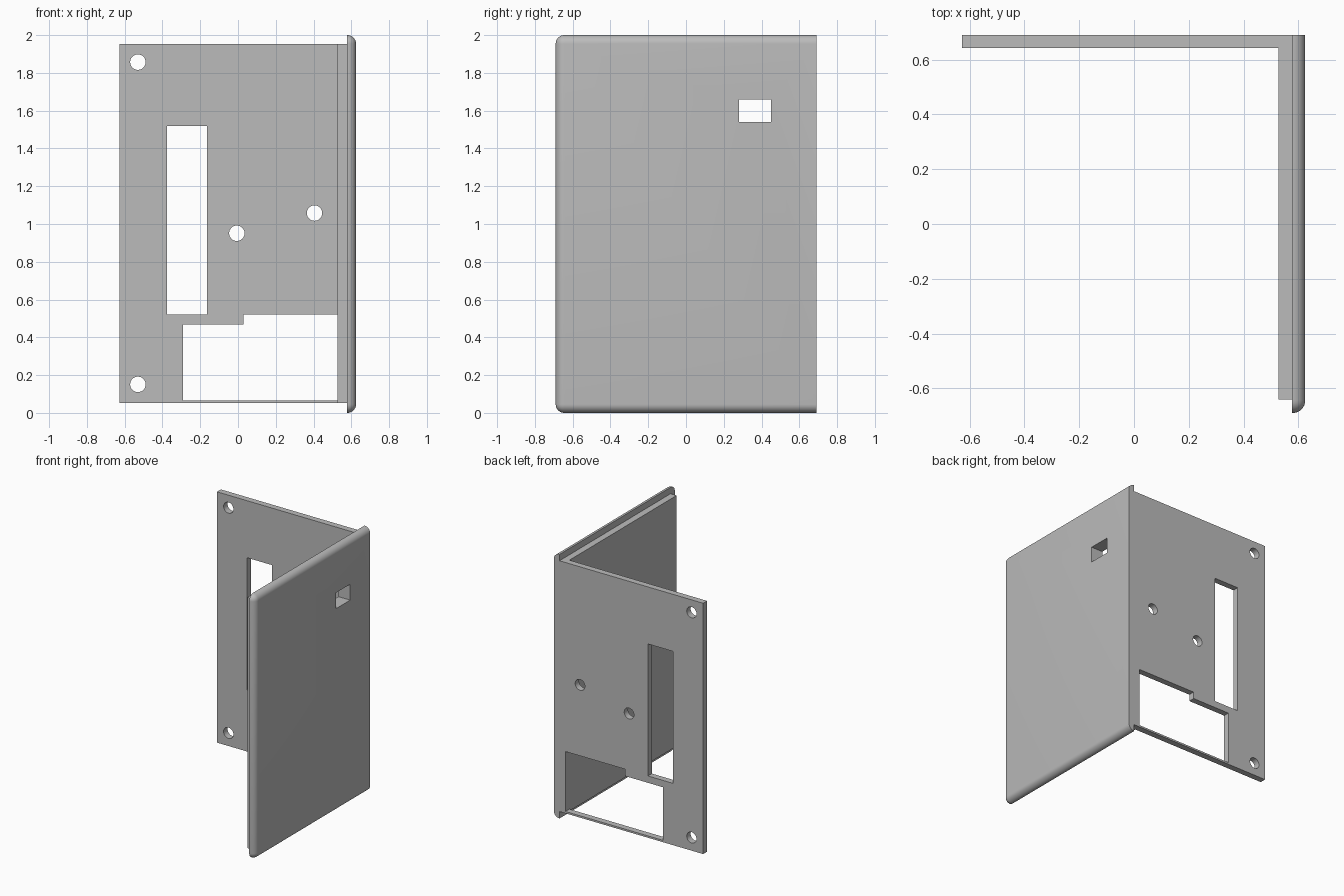
import bpy, bmesh, math
from mathutils import Vector

cube = bpy.data.objects.get("Cube")
if cube:
    bpy.data.objects.remove(cube, do_unlink=True)

grey = bpy.data.materials.new("plain grey")
grey.use_nodes = True
colour = (0.5, 0.5, 0.5, 1)
grey.diffuse_color = colour
grey.node_tree.nodes["Principled BSDF"].inputs["Base Color"].default_value = colour


def make_object(name, bm):
    bmesh.ops.recalc_face_normals(bm, faces=bm.faces)
    mesh = bpy.data.meshes.new(name)
    bm.to_mesh(mesh)
    bm.free()
    obj = bpy.data.objects.new(name, mesh)
    mesh.materials.append(grey)
    bpy.context.collection.objects.link(obj)
    return obj


def add_prism(bm, points, direction):
    """Extrude a closed outline along a direction."""
    face = bm.faces.new([bm.verts.new(p) for p in points])
    out = bmesh.ops.extrude_face_region(bm, geom=[face])["geom"]
    top = [v for v in out if isinstance(v, bmesh.types.BMVert)]
    bmesh.ops.translate(bm, verts=top, vec=Vector(direction))


def rect(a0, b0, a1, b1):
    return [(a0, b0), (a1, b0), (a1, b1), (a0, b1)]


def circle(x, z, r, sides=32):
    turns = [math.tau * i / sides for i in range(sides)]
    return [(x + r * math.cos(t), z + r * math.sin(t)) for t in turns]


def cut(obj, cutter):
    mod = obj.modifiers.new("cut", "BOOLEAN")
    mod.operation = "DIFFERENCE"
    mod.solver = "EXACT"
    mod.object = cutter
    bpy.context.view_layer.objects.active = obj
    bpy.ops.object.modifier_apply(modifier=mod.name)


# Main dimensions
left, inner, seam, outer = -0.627, 0.527, 0.577, 0.625
front, lip, wall, back = -0.69, -0.64, 0.643, 0.69
low, high, top = 0.052, 1.952, 2.0

# L-shaped bracket: back plate and inner side layer in one piece
bm = bmesh.new()
plan = [(left, back), (left, wall), (inner, wall), (inner, lip), (seam, lip), (seam, back)]
add_prism(bm, [(x, y, low) for x, y in plan], (0, 0, high - low))
bracket = make_object("bracket", bm)

# Outer side panel, rounded on all outer edges except the back one
bm = bmesh.new()
add_prism(bm, [(seam, y, z) for y, z in rect(front, 0, back, top)], (outer - seam, 0, 0))


def is_rounded(edge):
    a, b = (v.co for v in edge.verts)
    on_back = a.y > 0 and b.y > 0
    on_seam = a.x < outer - 0.01 and b.x < outer - 0.01
    return not on_back and not on_seam


bmesh.ops.bevel(bm, geom=[e for e in bm.edges if is_rounded(e)], offset=0.046,
                offset_type="OFFSET", segments=8, profile=0.5, affect="EDGES")
panel = make_object("side_panel", bm)

# Openings in the back plate: slot, stepped opening and screw holes
opening = [(-0.29, 0.066), (inner, 0.066), (inner, 0.52),
           (0.03, 0.52), (0.03, 0.468), (-0.29, 0.468)]
outlines = [rect(-0.375, 0.52, -0.165, 1.52), opening]
outlines += [circle(x, z, 0.041) for x, z in
             [(-0.53, 1.857), (-0.53, 0.151), (-0.006, 0.951), (0.405, 1.058)]]
bm = bmesh.new()
for outline in outlines:
    add_prism(bm, [(x, wall - 0.02, z) for x, z in outline], (0, 0.1, 0))
plate_cutter = make_object("plate_cutter", bm)

# Window through both side layers
bm = bmesh.new()
add_prism(bm, [(inner - 0.05, y, z) for y, z in rect(0.28, 1.54, 0.45, 1.66)], (0.2, 0, 0))
window_cutter = make_object("window_cutter", bm)

cut(bracket, plate_cutter)
cut(bracket, window_cutter)
cut(panel, window_cutter)
for cutter in (plate_cutter, window_cutter):
    bpy.data.objects.remove(cutter, do_unlink=True)

# Smooth the rounded edges and hole walls, keep corners sharp
bpy.ops.object.select_all(action="DESELECT")
for obj in (bracket, panel):
    obj.select_set(True)
bpy.context.view_layer.objects.active = panel
bpy.ops.object.shade_smooth_by_angle(angle=math.radians(30))
